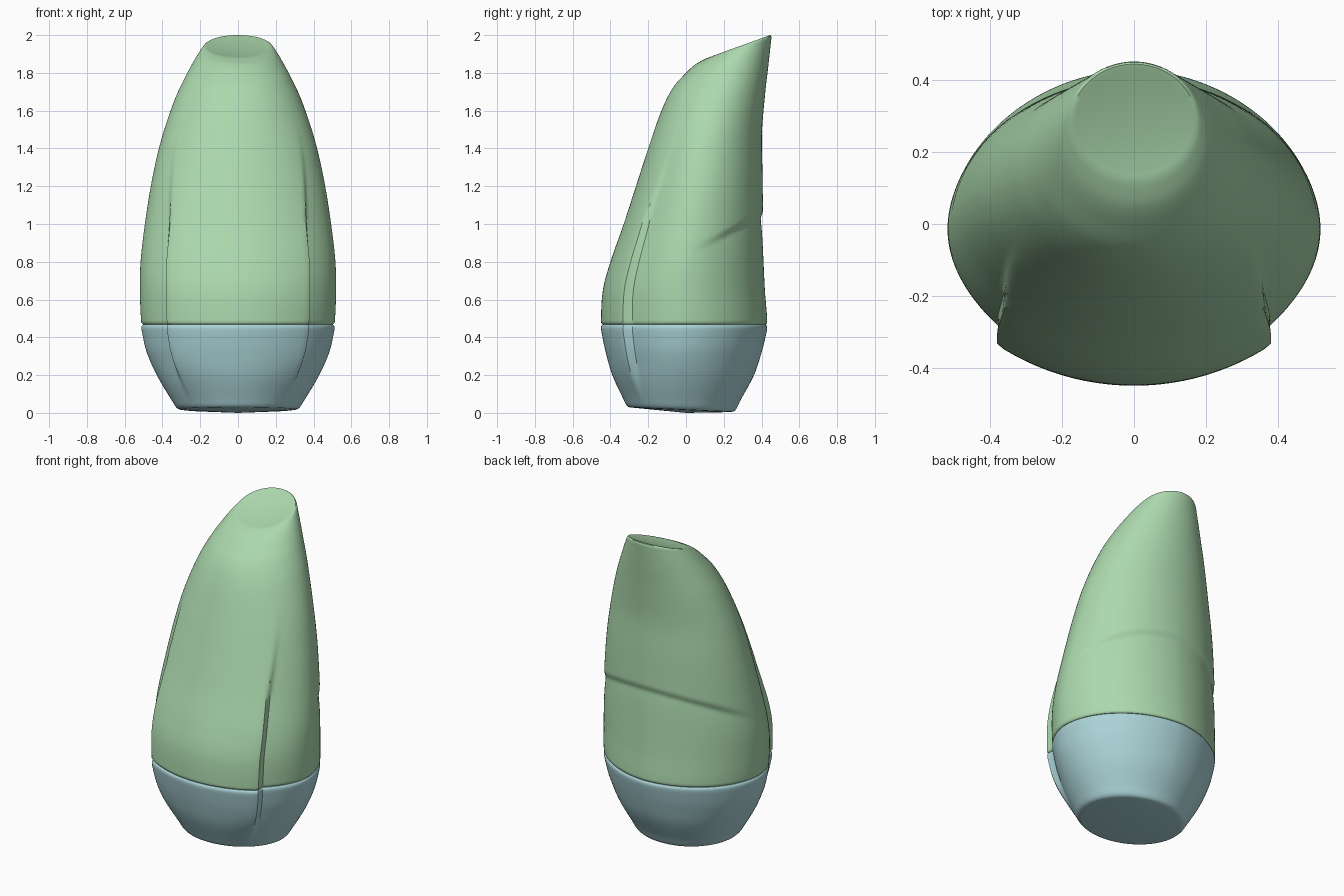
import bpy, bmesh, math

if "Cube" in bpy.data.objects:
    bpy.data.objects.remove(bpy.data.objects["Cube"])

SEG = 160


def material(name, rgb):
    m = bpy.data.materials.new(name)
    m.diffuse_color = (*rgb, 1)
    m.use_nodes = True
    m.node_tree.nodes["Principled BSDF"].inputs["Base Color"].default_value = m.diffuse_color
    return m


def smooth(a, b, t):
    t = max(0.0, min(1.0, (t - a) / (b - a)))
    return t * t * (3 - 2 * t)


def spline(rows, steps):
    """Catmull-Rom interpolation of the key sections."""
    out = []
    for i in range(len(rows) - 1):
        p = [rows[max(0, min(len(rows) - 1, i + k))] for k in (-1, 0, 1, 2)]
        # non-uniform tangents, so unevenly spaced sections do not overshoot
        d = [max(1e-6, math.dist(p[k], p[k + 1])) if p[k] != p[k + 1] else 0 for k in range(3)]
        n = max(2, int(d[1] * steps))
        for s in range(n):
            t = s / n
            row = []
            for a, b, c, e in zip(*p):
                m1 = (c - a) * d[1] / (d[0] + d[1])
                m2 = (e - b) * d[1] / (d[1] + d[2])
                row.append((2*t**3 - 3*t*t + 1) * b + (t**3 - 2*t*t + t) * m1
                           + (3*t*t - 2*t**3) * c + (t**3 - t*t) * m2)
            out.append(row)
    return out + [list(rows[-1])]


def section(yf, zf, yb, zb, w):
    """Oval ring with a raised front panel and a slanted crease at the back."""
    pts = []
    zm = (zf + zb) / 2
    cy, ry = (yf + yb) / 2, (yb - yf) / 2
    step = smooth(0.03, 0.3, zm) * (1 - smooth(0.75, 1.6, zm))
    edge = 46 + 9 * smooth(0.9, 1.6, zm)
    for i in range(SEG):
        a = 2 * math.pi * i / SEG
        deg = math.degrees(min(a, 2 * math.pi - a))
        panel = 1 + 0.05 * (deg / edge) ** 2
        body = 1 - 0.04 * (1 - smooth(edge, 88, deg))
        if deg > 90:
            body = 1 - 0.018 * math.sin(math.radians((deg - 90) * 2))
        k = smooth(edge - 2, edge + 3.5, deg)
        r = 1 + step * (panel * (1 - k) + body * k - 1)
        x, y = w * r * math.sin(a), cy - ry * r * math.cos(a)
        z = zf + (zb - zf) * (y - yf) / (yb - yf)
        d = z - (0.82 + 0.5 * y)
        fade = smooth(0.0, 0.3, y)
        dent = math.exp(d / 0.12) if d < 0 else 1 - smooth(0, 0.05, d)
        f = 1 - 0.035 * fade * dent * smooth(0.5, 0.8, z)
        pts.append((x * f, cy + (y - cy) * f, z))
    return pts


def loft(name, rows, low, high, mat):
    bm = bmesh.new()
    rings = [[bm.verts.new(p) for p in section(*r)] for r in spline(rows, 60)]
    for a, b in zip(rings, rings[1:]):
        for i in range(SEG):
            j = (i + 1) % SEG
            bm.faces.new((a[i], a[j], b[j], b[i]))
    # end caps
    for ring, centre in ((rings[0], low), (rings[-1], high)):
        c = bm.verts.new(centre)
        for i in range(SEG):
            bm.faces.new((ring[i], ring[(i + 1) % SEG], c))
    bmesh.ops.recalc_face_normals(bm, faces=bm.faces)
    me = bpy.data.meshes.new(name)
    bm.to_mesh(me)
    bm.free()
    ob = bpy.data.objects.new(name, me)
    bpy.context.collection.objects.link(ob)
    me.materials.append(mat)
    bpy.ops.object.select_all(action='DESELECT')
    ob.select_set(True)
    bpy.context.view_layer.objects.active = ob
    bpy.ops.object.shade_smooth_by_angle(angle=math.radians(40))


# sections: front y, front z, back y, back z, half width
base = [(-.285, .028, .23, .004, .285), (-.31, .034, .26, .012, .32),
        (-.33, .07, .285, .06, .35), (-.39, .20, .36, .20, .43),
        (-.425, .32, .40, .32, .483), (-.446, .42, .425, .42, .507),
        (-.45, .457, .43, .457, .511), (-.442, .467, .422, .467, .503)]
upper = [(-.442, .469, .422, .469, .503), (-.45, .479, .43, .479, .512),
         (-.44, .65, .418, .65, .519), (-.40, .80, .412, .82, .515),
         (-.33, 1.0, .408, 1.04, .49), (-.265, 1.2, .405, 1.26, .456),
         (-.20, 1.4, .402, 1.48, .408), (-.13, 1.6, .42, 1.70, .338),
         (-.07, 1.72, .435, 1.83, .28), (0, 1.80, .445, 1.92, .233),
         (.05, 1.845, .45, 1.965, .205), (.09, 1.868, .452, 1.99, .188),
         (.12, 1.882, .445, 2.0, .175), (.15, 1.888, .42, 1.988, .15)]

# lower cup
loft("base_cup", base, (0, 0, 0), (0, 0, .467), material("pale blue", (.41, .66, .69)))
# tall shell with slanted tip
loft("upper_shell", upper, (0, 0, .469), (0, .28, 1.928), material("pale green", (.41, .69, .42)))
